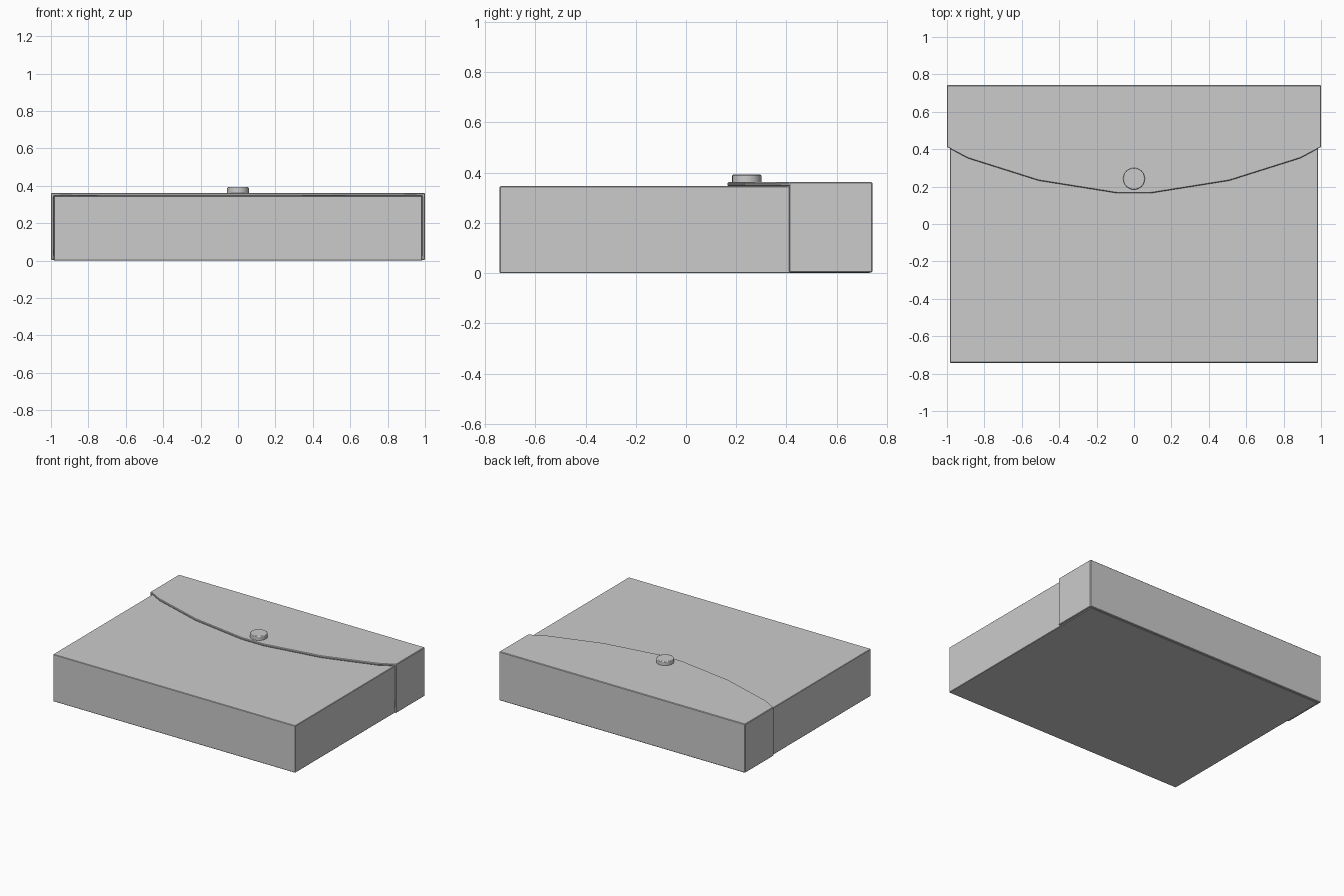
import bpy, bmesh

if "Cube" in bpy.data.objects:
    bpy.data.objects.remove(bpy.data.objects["Cube"])


def make_object(name, bm):
    bmesh.ops.recalc_face_normals(bm, faces=bm.faces)
    mesh = bpy.data.meshes.new(name)
    bm.to_mesh(mesh)
    bm.free()
    obj = bpy.data.objects.new(name, mesh)
    bpy.context.collection.objects.link(obj)
    return obj


def bevel(obj, width, segments=1):
    mod = obj.modifiers.new("Bevel", 'BEVEL')
    mod.width = width
    mod.segments = segments
    mod.limit_method = 'ANGLE'
    mod.angle_limit = 0.8


# Rectangular pouch body
X, Y0, Y1, TOP = 0.985, -0.742, 0.732, 0.346
bm = bmesh.new()
bmesh.ops.create_cube(bm, size=1)
for v in bm.verts:
    v.co.x *= 2 * X
    v.co.y = Y1 if v.co.y > 0 else Y0
    v.co.z = TOP if v.co.z > 0 else 0.0
body = make_object("pouch_body", bm)
bevel(body, 0.003)

# Flap: curved front edge on top, folded down over the back and the two sides
half = [(0.09, 0.165), (0.51, 0.232), (0.89, 0.352), (1.0, 0.41)]
front = [(-x, y) for x, y in reversed(half)] + half
outline = front + [(1.0, 0.742), (-1.0, 0.742)]
bm = bmesh.new()
top = [bm.verts.new((x, y, 0.362)) for x, y in outline]
bm.faces.new(top)
fold = [top[i] for i in (len(front) - 1, len(front), len(front) + 1, 0)]
low = [bm.verts.new((v.co.x, v.co.y, 0.003)) for v in fold]
for i in range(3):
    bm.faces.new((fold[i], low[i], low[i + 1], fold[i + 1]))
flap = make_object("flap", bm)
# Orient all faces outward so the thickness grows inward
if flap.data.polygons[0].normal.z < 0:
    flap.data.flip_normals()
shell = flap.modifiers.new("Thickness", 'SOLIDIFY')
shell.thickness = 0.015
shell.offset = -1
shell.use_even_offset = True
bevel(flap, 0.004)

# Round snap button on the flap
bpy.ops.mesh.primitive_cylinder_add(vertices=32, radius=0.058, depth=0.034,
                                    location=(0, 0.242, 0.375))
button = bpy.context.object
button.name = "snap_button"
bevel(button, 0.004, 2)
bpy.ops.object.shade_smooth_by_angle()
